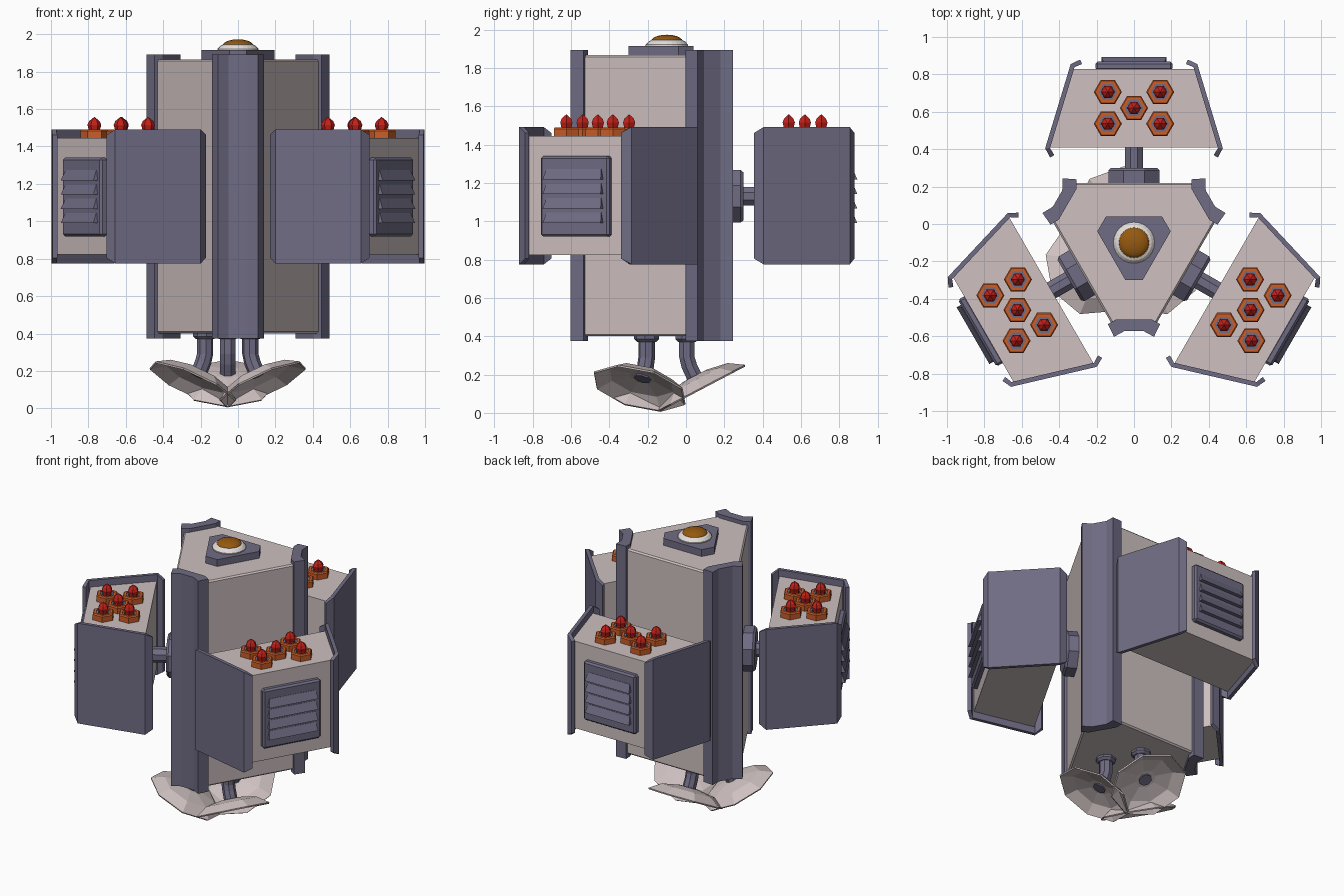
import bpy, bmesh
from math import sin, cos, pi, radians
from mathutils import Matrix, Vector

if "Cube" in bpy.data.objects:
    bpy.data.objects.remove(bpy.data.objects["Cube"])

T = Matrix.Translation
AXIS = T((0, -0.1, 0))             # three-fold axis of the body
DISH_AXIS = T((-0.055, -0.135, 0))  # the dish cluster sits slightly off axis


def material(name, rgb):
    m = bpy.data.materials.new(name)
    m.diffuse_color = (*rgb, 1)
    m.use_nodes = True
    m.node_tree.nodes["Principled BSDF"].inputs["Base Color"].default_value = m.diffuse_color
    return m


HULL = material("hull", (0.62, 0.53, 0.53))
TRIM = material("trim", (0.16, 0.15, 0.23))
ORANGE = material("orange", (0.60, 0.11, 0.02))
RED = material("red", (0.55, 0.015, 0.01))
AMBER = material("amber", (0.30, 0.10, 0.005))
WHITE = material("white", (0.78, 0.73, 0.70))


def finish(name, bm, mat, M, smooth=False, thick=0, bevel=0):
    bmesh.ops.remove_doubles(bm, verts=bm.verts, dist=1e-5)
    bmesh.ops.recalc_face_normals(bm, faces=bm.faces)
    me = bpy.data.meshes.new(name)
    bm.to_mesh(me)
    bm.free()
    for p in me.polygons:
        p.use_smooth = smooth
    ob = bpy.data.objects.new(name, me)
    bpy.context.collection.objects.link(ob)
    me.materials.append(mat)
    ob.matrix_world = M
    if thick:
        mod = ob.modifiers.new("thickness", 'SOLIDIFY')
        mod.thickness, mod.offset = thick, 0
    if bevel:
        mod = ob.modifiers.new("edge", 'BEVEL')
        mod.width, mod.segments = bevel, 1
    return ob


def loft(name, rings, mat, M, cap=True, **kw):
    """Skin a list of point rings."""
    bm = bmesh.new()
    vs = [[bm.verts.new(p) for p in r] for r in rings]
    n = len(rings[0])
    for a, b in zip(vs, vs[1:]):
        for i in range(n):
            j = (i + 1) % n
            bm.faces.new((a[i], a[j], b[j], b[i]))
    if cap:
        bm.faces.new(vs[0])
        bm.faces.new(vs[-1])
    return finish(name, bm, mat, M, **kw)


def prism(name, outline, z0, z1, mat, M, **kw):
    return loft(name, [[(x, y, z) for x, y in outline] for z in (z0, z1)], mat, M, **kw)


def lathe(name, profile, n, mat, M, phase=0, **kw):
    rings = [[(r * cos(phase + 2 * pi * i / n), r * sin(phase + 2 * pi * i / n), z)
              for i in range(n)] for r, z in profile]
    return loft(name, rings, mat, M, **kw)


def box(name, x, y, z, mat, M, **kw):
    return prism(name, [(x[0], y[0]), (x[1], y[0]), (x[1], y[1]), (x[0], y[1])],
                 z[0], z[1], mat, M, **kw)


def cut_triangle(half, d):
    """Two corner points of a truncated triangle, repeated three times."""
    pts = []
    for k in range(3):
        R = Matrix.Rotation(k * 2 * pi / 3, 2)
        pts += [tuple(R @ Vector(p)) for p in ((-half, -d), (half, -d))]
    return pts


# Central three-sided body
prism("body", cut_triangle(0.108, 0.453), 0.40, 1.866, HULL, AXIS, bevel=0.01)

# Top cap and dome light
prism("top_cap", cut_triangle(0.046, 0.20), 1.86, 1.915, TRIM, AXIS)
lathe("dome_ring", [(0.11, 1.91), (0.11, 1.922), (0.095, 1.938), (0.075, 1.947)],
      24, WHITE, AXIS, smooth=False)
dome = [(0.083 * cos(a), 1.938 + 0.035 * sin(a)) for a in (0, 0.3, 0.6, 0.9, 1.2)]
lathe("dome_light", dome + [(0.001, 1.973)], 24, AMBER, AXIS, smooth=True)

CORNER = [(-0.14, -0.435), (-0.107, -0.503), (-0.05, -0.472), (0.05, -0.472),
          (0.107, -0.503), (0.14, -0.435), (0.095, -0.41), (-0.095, -0.41)]

for k in range(3):
    turn = Matrix.Rotation(k * 2 * pi / 3, 4, 'Z')
    M = AXIS @ turn

    # Corner guard running the full height
    prism("corner_guard", CORNER, 0.374, 1.893, TRIM, M)

    # Arm between body and pod
    side = M @ T((0, 0, 1.13)) @ Matrix.Rotation(-pi / 2, 4, 'X')
    lathe("pod_mount", [(0.149, 0.30), (0.149, 0.385), (0.135, 0.40)], 8, TRIM, side, pi / 8)
    lathe("pod_neck", [(0.052, 0.38), (0.052, 0.53)], 8, TRIM, side, pi / 8)

    # Launcher pod
    prism("pod", [(-0.325, 0.93), (-0.455, 0.51), (0.455, 0.51), (0.325, 0.93)],
          0.823, 1.444, HULL, M)

    # Folded armour plates, chamfered at the lips
    for s in (-1, 1):
        bm = bmesh.new()
        cols = [(0.283, 0.967, 0.03), (0.328, 0.947, 0), (0.462, 0.505, 0), (0.437, 0.462, 0.03)]
        vs = [(bm.verts.new((s * x, y, 0.775 + c)), bm.verts.new((s * x, y, 1.491 - c)))
              for x, y, c in cols]
        for a, b in zip(vs, vs[1:]):
            bm.faces.new((a[0], b[0], b[1], a[1]))
        finish("pod_armour", bm, TRIM, M, thick=0.026)

    # Vent panel with four wedge slats
    box("vent_panel", (-0.206, 0.206), (0.92, 0.968), (0.92, 1.34), TRIM, M, bevel=0.012)
    for i in range(4):
        z = 0.99 + i * 0.076
        rings = [[(x, 0.96, z), (x * 1.0, 0.994, z), (x * 0.94, 0.97, z + 0.055),
                  (x * 0.94, 0.96, z + 0.055)] for x in (-0.175, 0.175)]
        loft("vent_slat", rings, TRIM, M)

    # Five missiles in hexagonal sockets
    for x, y in ((-0.14, 0.806), (0.14, 0.806), (0, 0.72), (-0.14, 0.636), (0.14, 0.636)):
        P = M @ T((x, y, 1.44))
        lathe("missile_socket", [(0.075, 0), (0.075, 0.042), (0.068, 0.05), (0.05, 0.05),
                                 (0.05, 0.02)], 6, ORANGE, P)
        lathe("missile_tube", [(0.052, 0.02), (0.052, 0.044), (0.036, 0.044), (0.036, 0.03)],
              6, TRIM, P)
        lathe("missile", [(0.030, 0.03), (0.030, 0.05), (0.037, 0.075), (0.028, 0.096),
                          (0.0, 0.118)], 6, RED, P, cap=False)

    # Dish on a bent stalk below the body
    D = DISH_AXIS @ turn
    lathe("stalk_flange", [(0.066, 0.405), (0.066, 0.385), (0.05, 0.37)], 8, TRIM,
          D @ T((0, 0.14, 0)), pi / 8)
    rings = []
    for y, z, t in ((0.14, 0.39, 0), (0.14, 0.29, 0), (0.152, 0.245, 0.28), (0.185, 0.175, 0.48)):
        rings.append([(0.044 * cos(a), y + 0.044 * sin(a) * cos(t), z + 0.044 * sin(a) * sin(t))
                      for a in [pi / 8 + i * pi / 4 for i in range(8)]])
    loft("dish_stalk", rings, TRIM, D)
    lathe("dish", [(0.256, 0), (0.18, 0.05), (0.07, 0.07), (0, 0.072)], 8, HULL,
          D @ T((0, 0.216, 0.127)) @ Matrix.Rotation(radians(27.7), 4, 'X'),
          cap=False, thick=0.01)
